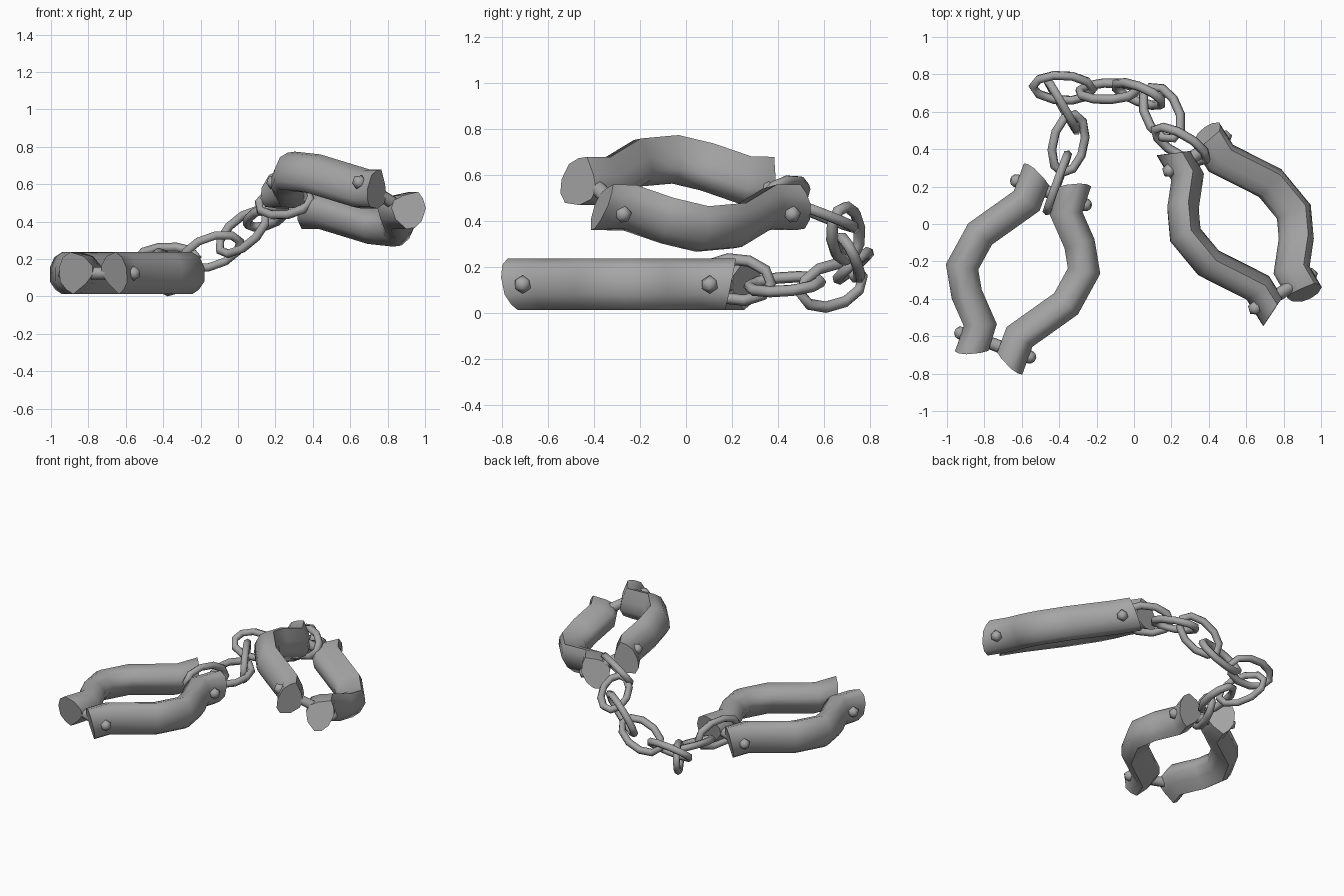
import bpy, bmesh, math
from mathutils import Vector, Matrix

if "Cube" in bpy.data.objects:
    bpy.data.objects.remove(bpy.data.objects["Cube"])

metal = bpy.data.materials.new("grey_metal")
metal.diffuse_color = (0.38, 0.38, 0.38, 1)
metal.use_nodes = True
metal.node_tree.nodes["Principled BSDF"].inputs["Base Color"].default_value = metal.diffuse_color


def finish(bm, name, matrix, angle=50):
    bmesh.ops.recalc_face_normals(bm, faces=bm.faces)
    me = bpy.data.meshes.new(name)
    bm.to_mesh(me)
    bm.free()
    me.transform(matrix)
    me.materials.append(metal)
    ob = bpy.data.objects.new(name, me)
    bpy.context.collection.objects.link(ob)
    bpy.ops.object.select_all(action='DESELECT')
    ob.select_set(True)
    bpy.context.view_layer.objects.active = ob
    bpy.ops.object.shade_smooth_by_angle(angle=math.radians(angle))
    return ob


def skin(bm, rings, closed):
    """Bridge consecutive rings of vertices with quads."""
    rv = [[bm.verts.new(p) for p in r] for r in rings]
    n = len(rv[0])
    for i in range(len(rv) if closed else len(rv) - 1):
        a, b = rv[i], rv[(i + 1) % len(rv)]
        for j in range(n):
            k = (j + 1) % n
            bm.faces.new((a[j], a[k], b[k], b[j]))
    if not closed:
        bm.faces.new(rv[0])
        bm.faces.new(rv[-1])


def frame(centre, e1, e2):
    """Matrix whose x axis is e1 and whose y axis leans towards e2."""
    x = Vector(e1).normalized()
    y = Vector(e2)
    y = (y - x * y.dot(x)).normalized()
    m = Matrix((x, y, x.cross(y))).transposed().to_4x4()
    m.translation = Vector(centre)
    return m


# bowed bar centreline: (along, outwards)
PATH = [(-.50, .107), (-.36, .112), (-.23, .237), (-.102, .31),
        (.096, .28), (.348, .107), (.492, .107)]
# lopsided bar section: (width, height), positive width is the outer side
SECTION = [(.083, -.045), (.083, .03), (.06, .085), (.02, .113), (-.045, .09),
           (-.083, .04), (-.083, -.005), (-.045, -.055), (.022, -.112), (.055, -.088)]


def bar(name, matrix):
    bm = bmesh.new()
    rings = []
    last = len(PATH) - 1
    for i, p in enumerate(PATH):
        p = Vector(p)
        t0 = (p - Vector(PATH[i - 1])).normalized() if i else None
        t1 = (Vector(PATH[i + 1]) - p).normalized() if i < last else None
        slant = 0
        if t0 and t1:
            t = (t0 + t1).normalized()
            n = Vector((-t.y, t.x)) / t.dot(t1)      # mitred joint
        else:
            n = Vector((.4 if i else -.4, 1))        # slanted end
            slant = .22 if i else -.22
        rings.append([(p.x + n.x * w + slant * h, p.y + n.y * w, h) for w, h in SECTION])
    skin(bm, rings, False)
    finish(bm, name, matrix, 65)


def cuff(side, matrix):
    half_turn = Matrix.Rotation(math.pi, 4, 'Z')
    for i, m in enumerate((matrix, matrix @ half_turn)):
        bar(f"{side}_cuff_bar_{i + 1}", m)
        # rivet heads on the outer face
        for j, x in enumerate((-.437, .43)):
            bm = bmesh.new()
            bmesh.ops.create_icosphere(bm, subdivisions=1, radius=.04)
            finish(bm, f"{side}_rivet_{i + 1}_{j + 1}", m @ Matrix.Translation((x, .195, 0)))
        # pin joining the two bars
        bm = bmesh.new()
        bmesh.ops.create_cone(bm, cap_ends=True, segments=8, radius1=.034, radius2=.034, depth=.38)
        finish(bm, f"{side}_pin_{i + 1}",
               m @ Matrix.Translation((.433, 0, 0)) @ Matrix.Rotation(math.pi / 2, 4, 'X'))


cuff("left", frame((-.593, -.24, .124), (.344, .939, 0), (-.939, .344, 0)))
cuff("right", frame((.567, .006, .52), (.53, -.85, 0), (-.75, -.47, .465)))


# oval chain link
def link(i, centre, along, across, a=.16, b=.09, r=.025):
    bm = bmesh.new()
    rings = []
    for k in range(10):
        t = 2 * math.pi * k / 10
        p = Vector((a * math.cos(t), b * math.sin(t), 0))
        n = Vector((math.cos(t) / a, math.sin(t) / b, 0)).normalized()
        rings.append([p + n * (r * math.cos(s)) + Vector((0, 0, r * math.sin(s)))
                      for s in (math.pi / 3 * q for q in range(6))])
    skin(bm, rings, True)
    finish(bm, f"chain_link_{i}", frame(centre, along, across), 70)


LINKS = [
    ((-.41, .22, .145), (.34, .94, -.1), (0, .1, 1)),
    ((-.35, .43, .125), (.2, .95, .06), (1, 0, -.35)),
    ((-.385, .635, .12), (-.5, .87, .25), (.05, 0, 1)),
    ((-.38, .728, .205), (1, -.05, .03), (0, .75, .66)),
    ((-.14, .71, .24), (.93, -.02, .33), (-.2, -.5, .85)),
    ((.025, .695, .345), (.76, -.2, .62), (-.3, .5, .65)),
    ((.15, .595, .425), (.38, -.85, .34), (1, .35, -.05)),
    ((.25, .425, .505), (.86, -.5, .03), (.25, .5, .75)),
]
for i, l in enumerate(LINKS):
    link(i + 1, *l)
